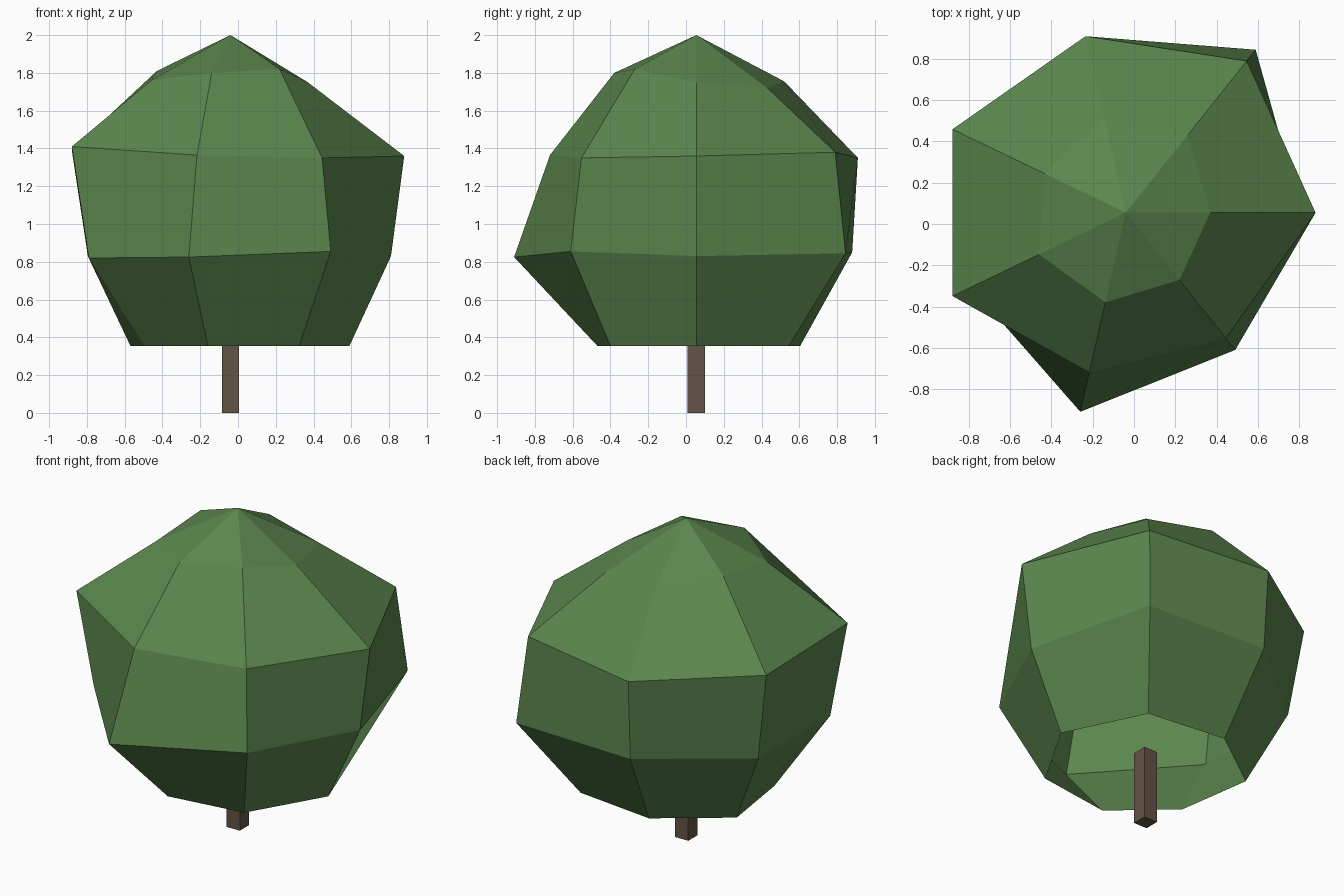
import bpy, bmesh, math

if "Cube" in bpy.data.objects:
    bpy.data.objects.remove(bpy.data.objects["Cube"])

SIDES = 7
AXIS_X, AXIS_Y = -0.04, 0.055


def make_material(name, colour):
    mat = bpy.data.materials.new(name)
    mat.diffuse_color = (*colour, 1.0)
    mat.use_nodes = True
    mat.node_tree.nodes["Principled BSDF"].inputs["Base Color"].default_value = mat.diffuse_color
    return mat


def finish(bm, name, mat):
    bmesh.ops.recalc_face_normals(bm, faces=bm.faces)
    mesh = bpy.data.meshes.new(name)
    bm.to_mesh(mesh)
    bm.free()
    mesh.materials.append(mat)
    obj = bpy.data.objects.new(name, mesh)
    obj.location = (AXIS_X, AXIS_Y, 0)
    bpy.context.collection.objects.link(obj)
    return obj


leaf_green = make_material("leaf green", (0.105, 0.242, 0.076))
bark_brown = make_material("bark brown", (0.127, 0.087, 0.061))

# Uneven rings of the crown: radius and height at each of the seven spokes
rings = [
    ([0.63, 0.627, 0.564, 0.588, 0.51, 0.538, 0.583], [0.355] * SIDES),
    ([0.85, 1.01, 0.846, 0.838, 0.832, 0.99, 0.851],
     [0.83, 0.845, 0.85, 0.83, 0.82, 0.825, 0.855]),
    ([0.92, 0.94, 0.877, 0.932, 0.932, 0.795, 0.778],
     [1.36, 1.38, 1.35, 1.39, 1.41, 1.365, 1.35]),
    ([0.41, 0.48, 0.477, 0.433, 0.466, 0.446, 0.417],
     [1.75, 1.72, 1.755, 1.81, 1.76, 1.80, 1.82]),
]

# Crown: hollow faceted shell, open underneath
bm = bmesh.new()
loops = []
for radii, heights in rings:
    loop = []
    for i, (r, z) in enumerate(zip(radii, heights)):
        a = 2 * math.pi * i / SIDES
        loop.append(bm.verts.new((r * math.cos(a), r * math.sin(a), z)))
    loops.append(loop)
apex = bm.verts.new((0, 0, 2.0))
for i in range(SIDES):
    j = (i + 1) % SIDES
    for low, high in zip(loops, loops[1:]):
        bm.faces.new((low[i], low[j], high[j], high[i]))
    bm.faces.new((loops[-1][i], loops[-1][j], apex))
crown = finish(bm, "crown", leaf_green)

# Trunk: square post reaching just inside the crown
TRUNK_WIDTH, TRUNK_HEIGHT = 0.092, 0.46
bm = bmesh.new()
bmesh.ops.create_cube(bm, size=1.0)
bmesh.ops.scale(bm, vec=(TRUNK_WIDTH, TRUNK_WIDTH, TRUNK_HEIGHT), verts=bm.verts)
bmesh.ops.translate(bm, vec=(0, 0, TRUNK_HEIGHT / 2), verts=bm.verts)
trunk = finish(bm, "trunk", bark_brown)
